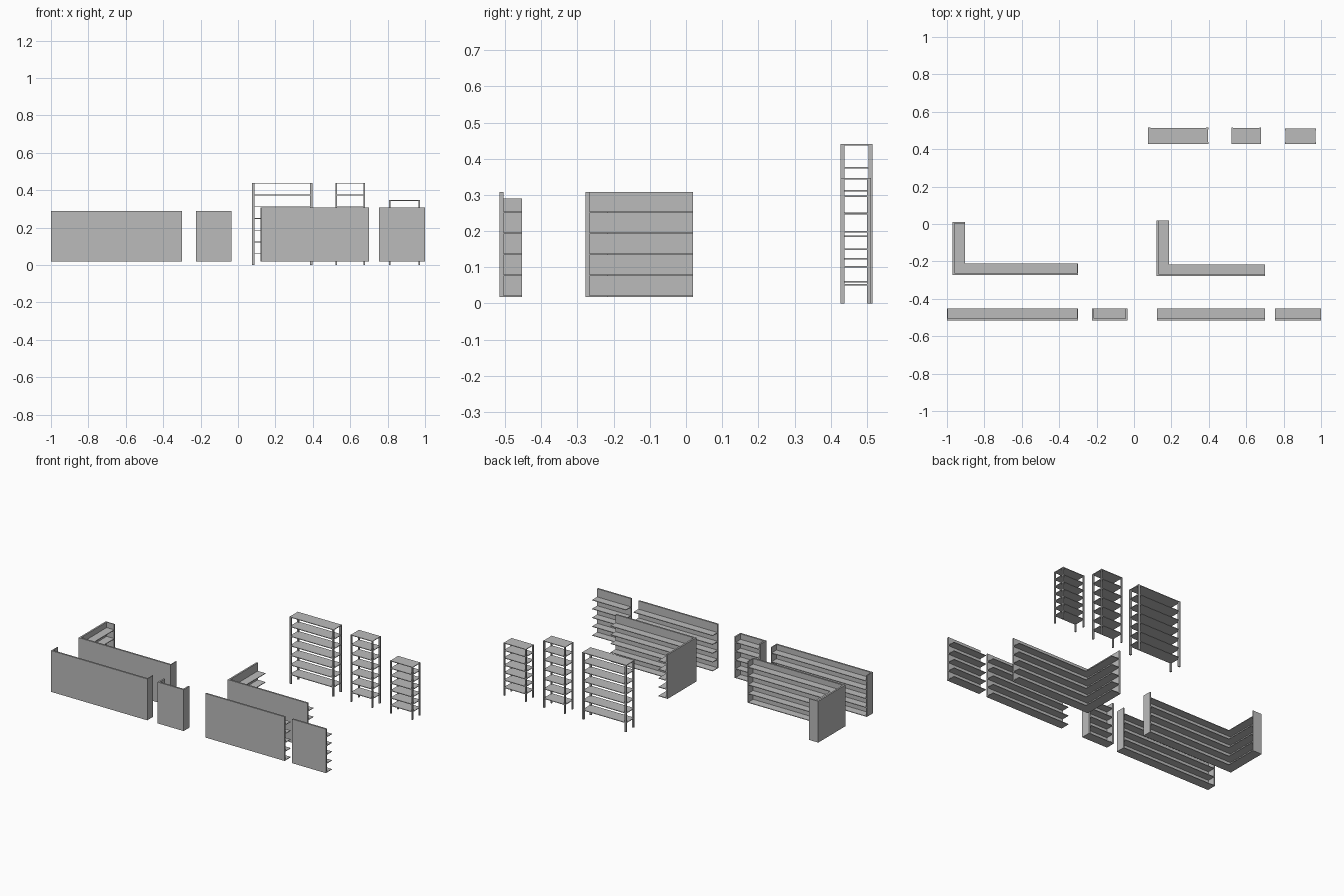
import bpy
import bmesh
from mathutils import Matrix, Vector

cube = bpy.data.objects.get("Cube")
if cube:
    bpy.data.objects.remove(cube, do_unlink=True)

GREY = (0.5, 0.5, 0.5, 1.0)
metal = bpy.data.materials.new("light grey metal")
metal.use_nodes = True
metal.diffuse_color = GREY
metal.node_tree.nodes["Principled BSDF"].inputs["Base Color"].default_value = GREY

BASE = 0.018      # underside of the wall units
PANEL = 0.011     # panel thickness
BOARD = 0.004     # shelf thickness
DEPTH = 0.062     # wall unit depth
LEVELS = [BASE + BOARD + 0.058 * i for i in range(5)]


def boxes(name, spans):
    """One object from boxes given as (x0, x1, y0, y1, z0, z1)."""
    bm = bmesh.new()
    for x0, x1, y0, y1, z0, z1 in spans:
        centre = Vector((x0 + x1, y0 + y1, z0 + z1)) / 2
        size = Matrix.Diagonal((x1 - x0, y1 - y0, z1 - z0, 1))
        bmesh.ops.create_cube(bm, size=1, matrix=Matrix.Translation(centre) @ size)
    mesh = bpy.data.meshes.new(name)
    bm.to_mesh(mesh)
    bm.free()
    mesh.materials.append(metal)
    obj = bpy.data.objects.new(name, mesh)
    bpy.context.collection.objects.link(obj)


def wall_unit(name, x0, x1, y0, top, end=0, wing_y=None):
    """Shelves behind a front panel, with optional end panels and left wing."""
    yb = y0 + DEPTH
    panels = [(x0, x1, y0, y0 + PANEL, BASE, top)]
    ends = []
    sx0, sx1, wing_end = x0, x1, wing_y
    if end:
        ends.append((x1 - end, x1, y0 + PANEL, yb, BASE, top))
        sx1 -= end
    if wing_y is not None:
        panels.append((x0, x0 + PANEL, y0 + PANEL, wing_y, BASE, top))
        sx0 += PANEL
        if end:
            ends.append((sx0, x0 + DEPTH + 0.004, wing_y - end, wing_y, BASE, top))
            wing_end -= end
    elif end:
        ends.append((x0, x0 + end, y0 + PANEL, yb, BASE, top))
        sx0 += end
    shelves = []
    for z in LEVELS:
        shelves.append((sx0, sx1, y0 + PANEL, yb, z - BOARD, z))
        if wing_y is not None:
            shelves.append((sx0, x0 + DEPTH + 0.004, yb, wing_end, z - BOARD, z))
    boxes(name + "_back_panels", panels)
    boxes(name + "_shelves", shelves)
    if ends:
        boxes(name + "_end_panels", ends)


def rack(name, x0, x1, y0, y1, top, first, post):
    """Free-standing rack with four posts and seven shelves."""
    deep = 0.011
    boxes(name + "_posts", [(x, x + post, y, y + deep, 0, top)
                            for x in (x0, x1 - post) for y in (y0, y1 - deep)])
    step = (top - first) / 6
    lip = 0.001
    boxes(name + "_shelves", [(x0 + lip, x1 - lip, y0 + lip, y1 - lip,
                               first + step * i - BOARD, first + step * i)
                              for i in range(7)])


# Closed units with end panels
wall_unit("closed_long_unit", -1.0, -0.3, -0.515, 0.29, end=0.006)
wall_unit("closed_short_unit", -0.225, -0.035, -0.515, 0.29, end=0.01)
wall_unit("closed_corner_unit", -0.97, -0.3, -0.272, 0.29, end=0.006, wing_y=0.01)

# Open units without end panels
wall_unit("open_long_unit", 0.123, 0.7, -0.515, 0.308)
wall_unit("open_short_unit", 0.755, 1.0, -0.515, 0.308)
wall_unit("open_corner_unit", 0.12, 0.7, -0.278, 0.308, wing_y=0.02)

# Free-standing racks
rack("wide_rack", 0.075, 0.397, 0.427, 0.515, 0.44, 0.062, 0.013)
rack("tall_rack", 0.52, 0.68, 0.427, 0.515, 0.44, 0.062, 0.008)
rack("low_rack", 0.808, 0.972, 0.427, 0.511, 0.347, 0.054, 0.008)
